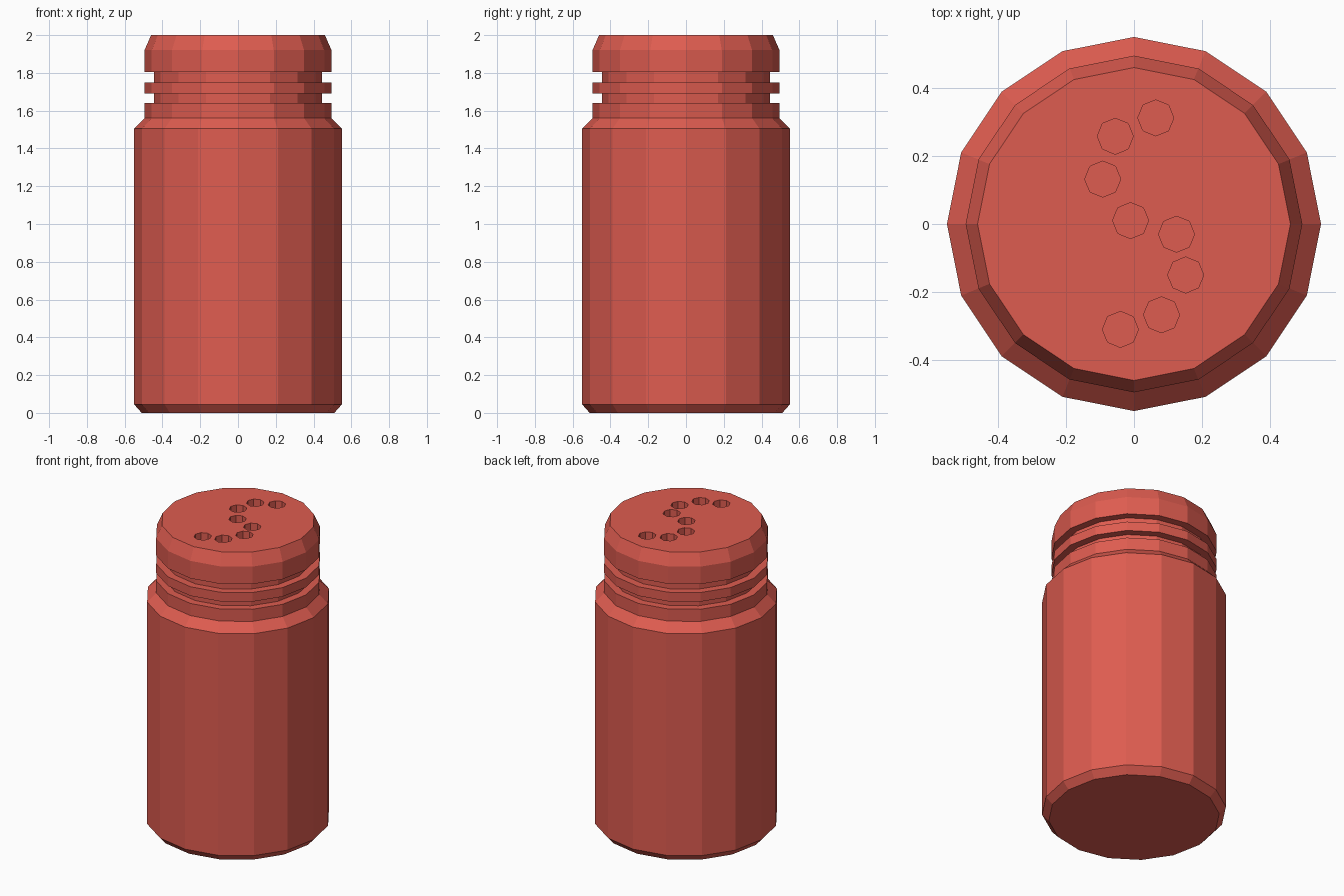
import bpy, bmesh, math

cube = bpy.data.objects.get("Cube")
if cube:
    bpy.data.objects.remove(cube, do_unlink=True)

red = bpy.data.materials.new("warm_red")
red.use_nodes = True
colour = (0.73, 0.107, 0.08, 1)
red.diffuse_color = colour
red.node_tree.nodes["Principled BSDF"].inputs["Base Color"].default_value = colour


def add_object(name, bm):
    bmesh.ops.recalc_face_normals(bm, faces=bm.faces)
    mesh = bpy.data.meshes.new(name)
    bm.to_mesh(mesh)
    bm.free()
    mesh.materials.append(red)
    obj = bpy.data.objects.new(name, mesh)
    bpy.context.collection.objects.link(obj)
    return obj


def add_lathe(bm, profile, sides, cx=0, cy=0):
    """Closed solid of revolution from (radius, height) pairs."""
    rings = []
    for r, z in profile:
        angles = [math.tau * i / sides for i in range(sides)]
        rings.append([bm.verts.new((cx + r * math.cos(a), cy + r * math.sin(a), z))
                      for a in angles])
    for low, high in zip(rings, rings[1:]):
        for i in range(sides):
            j = (i + 1) % sides
            bm.faces.new((low[i], low[j], high[j], high[i]))
    bm.faces.new(rings[0][::-1])
    bm.faces.new(rings[-1])


# Shaker: chamfered foot, straight body, grooved neck and bevelled cap
OUTER, NECK, GROOVE = 0.55, 0.495, 0.445
profile = [(0.51, 0), (OUTER, 0.045), (OUTER, 1.505),
           (NECK, 1.56), (NECK, 1.64), (GROOVE, 1.64), (GROOVE, 1.69),
           (NECK, 1.69), (NECK, 1.75), (GROOVE, 1.75), (GROOVE, 1.805),
           (NECK, 1.805), (NECK, 1.92), (0.46, 2)]
bm = bmesh.new()
add_lathe(bm, profile, 16)
shaker = add_object("shaker_body_and_cap", bm)

# Pouring holes: an S-shaped row of octagonal pits in the cap
holes = [(0.064, 0.312), (-0.055, 0.258), (-0.092, 0.132), (-0.01, 0.01),
         (0.125, -0.03), (0.152, -0.15), (0.081, -0.267), (-0.04, -0.31)]
bm = bmesh.new()
for x, y in holes:
    add_lathe(bm, [(0.053, 1.9), (0.053, 2.1)], 8, x, y)
cutter = add_object("hole_cutter", bm)
cutter.hide_render = True
cutter.hide_viewport = True

cut = shaker.modifiers.new("pouring_holes", "BOOLEAN")
cut.operation = "DIFFERENCE"
cut.solver = "EXACT"
cut.object = cutter

# Bake the cut and drop the helper
graph = bpy.context.evaluated_depsgraph_get()
baked = bpy.data.meshes.new_from_object(shaker.evaluated_get(graph))
shaker.modifiers.clear()
shaker.data = baked
bpy.data.objects.remove(cutter, do_unlink=True)
